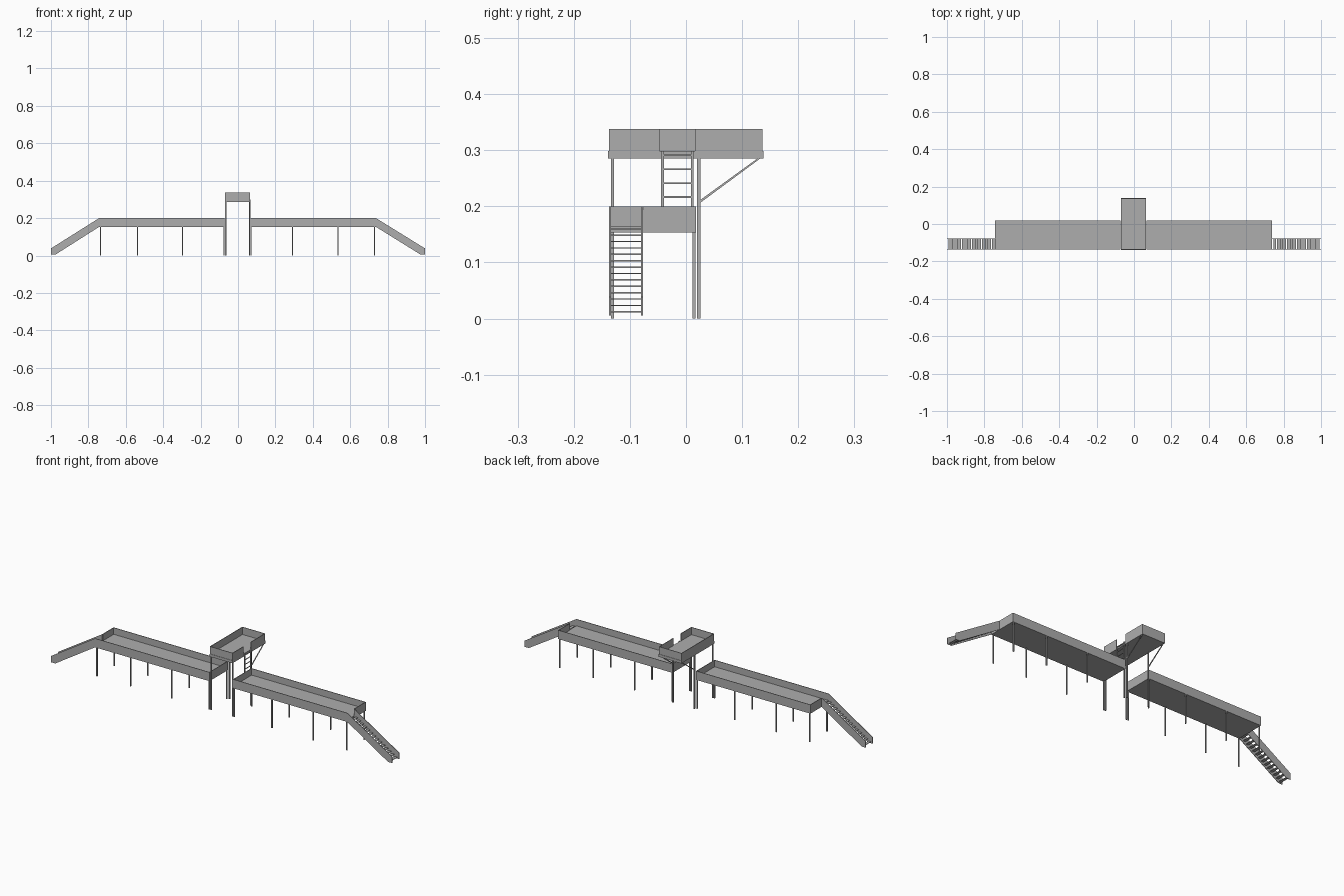
import bpy, bmesh
from mathutils import Vector

cube = bpy.data.objects.get("Cube")
if cube:
    bpy.data.objects.remove(cube, do_unlink=True)

grey = bpy.data.materials.new("steel_grey")
grey.use_nodes = True
colour = (0.42, 0.42, 0.42, 1)
grey.diffuse_color = colour
grey.node_tree.nodes["Principled BSDF"].inputs["Base Color"].default_value = colour

CX = -0.0025              # centre line of tower and walkways
T = 0.003                 # sheet thickness
FRONT, BACK = -0.137, 0.018
DECK_LOW, DECK_TOP, RAIL_TOP = 0.153, 0.165, 0.2
STAIR_BACK = -0.077


def finish(bm, name):
    bmesh.ops.recalc_face_normals(bm, faces=bm.faces)
    mesh = bpy.data.meshes.new(name)
    bm.to_mesh(mesh)
    bm.free()
    mesh.materials.append(grey)
    bpy.context.collection.objects.link(bpy.data.objects.new(name, mesh))


def add_box(bm, x, y, z):
    """Box between the paired limits of each axis."""
    verts = bmesh.ops.create_cube(bm, size=1)["verts"]
    for v in verts:
        v.co = [(a + b) / 2 + c * abs(b - a) for c, (a, b) in zip(v.co, (x, y, z))]


def add_prism(bm, outline, y0, y1):
    """Side outline in x and z, extruded along y."""
    face = bm.faces.new([bm.verts.new((x, y0, z)) for x, z in outline])
    new = bmesh.ops.extrude_face_region(bm, geom=[face])["geom"]
    bmesh.ops.translate(bm, vec=Vector((0, y1 - y0, 0)),
                        verts=[g for g in new if isinstance(g, bmesh.types.BMVert)])


def add_post(bm, x, y, top, r=0.003):
    add_box(bm, (x - r, x + r), (y - r, y + r), (0, top))


def walkway(side, label):
    def X(d):
        return CX + side * d
    inner, outer = 0.069, 0.74

    # Deck slab
    bm = bmesh.new()
    add_box(bm, (X(inner), X(outer)), (FRONT, BACK), (DECK_LOW, DECK_TOP))
    finish(bm, label + "_deck")

    # Side panels, with the outer end left open at the stairs
    bm = bmesh.new()
    z = (DECK_TOP, RAIL_TOP)
    add_box(bm, (X(inner), X(outer)), (FRONT, FRONT + T), z)
    add_box(bm, (X(inner), X(outer)), (BACK - T, BACK), z)
    add_box(bm, (X(inner), X(inner + T)), (FRONT + T, BACK - T), z)
    add_box(bm, (X(outer - T), X(outer)), (STAIR_BACK, BACK - T), z)
    finish(bm, label + "_panels")

    # Support posts
    bm = bmesh.new()
    for d in (0.073, 0.294, 0.536, 0.733):
        for y in (-0.131, 0.014):
            add_post(bm, X(d), y, DECK_LOW, 0.0028)
    finish(bm, label + "_posts")

    # Stair side panels
    top = X(outer)
    outline = [(top, RAIL_TOP), (top, DECK_LOW), (side * 0.976, 0.005),
               (side, 0.005), (side, 0.038)]
    bm = bmesh.new()
    add_prism(bm, outline, FRONT, FRONT + T)
    add_prism(bm, outline, STAIR_BACK - T, STAIR_BACK)
    finish(bm, label + "_stair_panels")

    # Stair treads
    bm = bmesh.new()
    count = 14
    for i in range(count):
        t = i / (count - 1)
        x = side * (0.753 + 0.231 * t)
        h = 0.16 - 0.148 * t
        add_box(bm, (x - 0.007, x + 0.007), (FRONT + T, STAIR_BACK - T),
                (h - 0.0012, h + 0.0012))
    finish(bm, label + "_stair_treads")


walkway(1, "left")
walkway(-1, "right")

# Tower deck
W, Y0, Y1 = 0.067, -0.137, 0.136
LOW, FLOOR, TOP = 0.285, 0.299, 0.338
bm = bmesh.new()
add_box(bm, (CX - W, CX + W), (Y0 - 0.002, Y1 + 0.002), (LOW, FLOOR))
finish(bm, "tower_deck")

# Tower panels, with a gap for the ladder
bm = bmesh.new()
z = (FLOOR, TOP)
x0, x1 = CX - W, CX + W
add_box(bm, (x0, x1), (Y0, Y0 + T), z)
add_box(bm, (x0, x1), (Y1 - T, Y1), z)
add_box(bm, (x0, x0 + T), (Y0 + T, Y1 - T), z)
add_box(bm, (x1 - T, x1), (Y0 + T, -0.047), z)
add_box(bm, (x1 - T, x1), (0.016, Y1 - T), z)
finish(bm, "tower_panels")

# Tower posts and slanted braces
posts, braces = bmesh.new(), bmesh.new()
for s in (-1, 1):
    x = CX + s * 0.063
    for y in (-0.131, 0.023):
        add_post(posts, x, y, LOW)
    verts = [braces.verts.new((x - 0.002, y, h)) for y, h in
             ((0.025, 0.206), (0.025, 0.211), (0.127, LOW), (0.132, LOW))]
    face = braces.faces.new((verts[0], verts[1], verts[2], verts[3]))
    new = bmesh.ops.extrude_face_region(braces, geom=[face])["geom"]
    bmesh.ops.translate(braces, vec=Vector((0.004, 0, 0)),
                        verts=[g for g in new if isinstance(g, bmesh.types.BMVert)])
finish(posts, "tower_posts")
finish(braces, "tower_braces")

# Ladder from the walkway up to the tower
bm = bmesh.new()
lx = (0.0655, 0.0705)
for y in (-0.042, 0.011):
    add_box(bm, lx, (y - 0.0025, y + 0.0025), (DECK_TOP, FLOOR))
for i in range(5):
    h = 0.192 + 0.0247 * i
    add_box(bm, (0.0665, 0.0695), (-0.042, 0.011), (h - 0.0015, h + 0.0015))
finish(bm, "tower_ladder")
